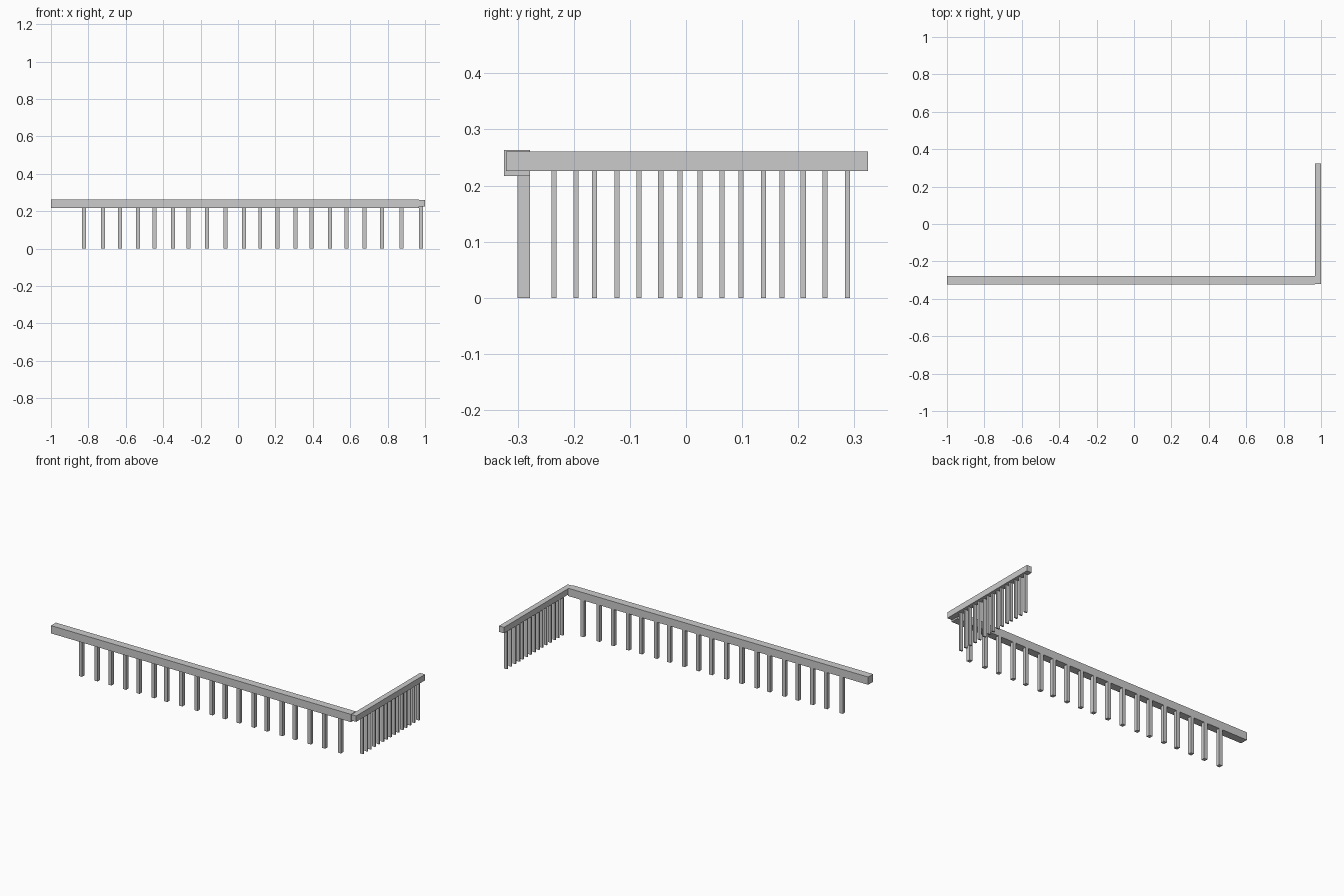
import bpy


def box(name, x0, x1, y0, y1, z0, z1):
    bpy.ops.mesh.primitive_cube_add(
        size=1, location=((x0 + x1) / 2, (y0 + y1) / 2, (z0 + z1) / 2))
    ob = bpy.context.object
    ob.name = name
    ob.scale = (x1 - x0, y1 - y0, z1 - z0)
    bpy.ops.object.transform_apply(location=False, rotation=False, scale=True)
    return ob


# Handrails: long front run and slimmer side run
box("front_rail", -1.0, 0.968, -0.324, -0.278, 0.217, 0.263)
box("side_rail", 0.967, 1.0, -0.321, 0.324, 0.226, 0.261)

# Slightly uneven balusters under the front rail
front_x = [-0.823, -0.721, -0.63, -0.534, -0.446, -0.347, -0.264, -0.165,
           -0.066, 0.033, 0.119, 0.212, 0.308, 0.394, 0.493, 0.579, 0.677,
           0.771, 0.875]
for i, x in enumerate(front_x):
    box(f"front_baluster_{i + 1}", x - 0.0105, x + 0.0105, -0.300, -0.278, 0, 0.22)

# Thin balusters under the side rail
side_y = [-0.235, -0.196, -0.163, -0.123, -0.084, -0.045, -0.011, 0.025,
          0.064, 0.098, 0.138, 0.171, 0.209, 0.248, 0.288]
for i, y in enumerate(side_y):
    box(f"side_baluster_{i + 1}", 0.969, 0.988, y - 0.0045, y + 0.0045, 0, 0.228)
